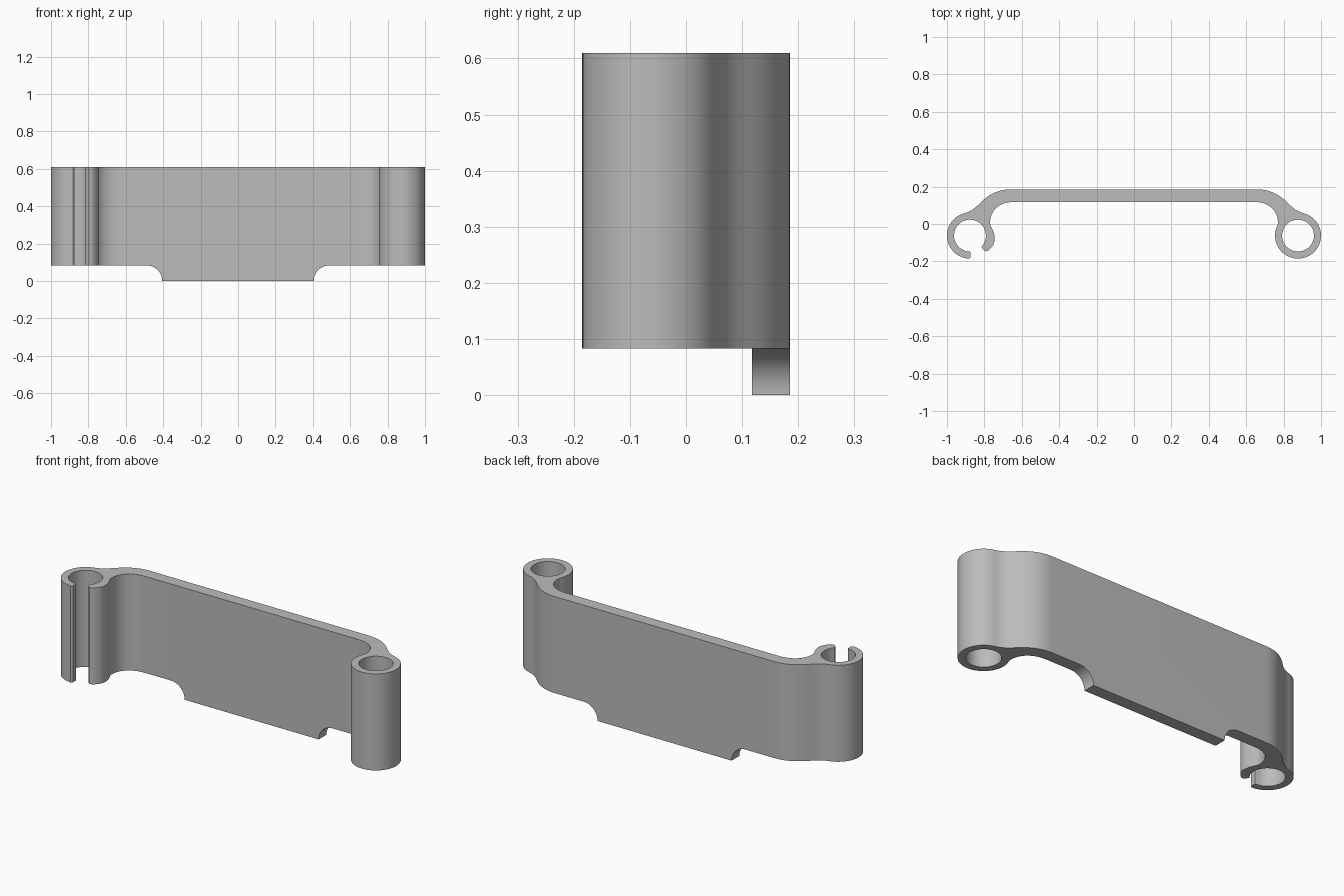
import bpy, bmesh
from math import sin, cos, radians
from mathutils import Vector

old = bpy.data.objects.get("Cube")
if old:
    bpy.data.objects.remove(old, do_unlink=True)

TOP, STEP, TAB = 0.61, 0.083, 0.405
RING_X, RING_Y, OUTER, BORE = 0.877, -0.062, 0.123, 0.085


def arc(cx, cy, r, a, b, n):
    angles = [radians(a + (b - a) * i / n) for i in range(n + 1)]
    return [(cx + r * cos(t), cy + r * sin(t)) for t in angles]


def bezier(a, b, c, d, n=12):
    a, b, c, d = map(Vector, (a, b, c, d))
    ts = [i / n for i in range(n + 1)]
    return [tuple(a * (1 - t)**3 + b * 3 * t * (1 - t)**2 + c * 3 * t * t * (1 - t) + d * t**3) for t in ts]


def mirror(points):
    return [(-x, y) for x, y in reversed(points)]


def prism(name, loops, place, depth):
    """Extrude closed 2D loops along a depth vector."""
    bm = bmesh.new()
    for loop in loops:
        clean = [p for i, p in enumerate(loop) if (Vector(p) - Vector(loop[i - 1])).length > 1e-4]
        face = bm.faces.new([bm.verts.new(place(*p)) for p in clean])
        ext = bmesh.ops.extrude_face_region(bm, geom=[face])
        moved = [v for v in ext["geom"] if isinstance(v, bmesh.types.BMVert)]
        bmesh.ops.translate(bm, verts=moved, vec=depth)
    bmesh.ops.recalc_face_normals(bm, faces=bm.faces)
    mesh = bpy.data.meshes.new(name)
    bm.to_mesh(mesh)
    bm.free()
    obj = bpy.data.objects.new(name, mesh)
    bpy.context.collection.objects.link(obj)
    return obj


def cut(target, cutter):
    cutter.hide_render = True
    mod = target.modifiers.new("cut", "BOOLEAN")
    mod.operation, mod.solver, mod.object = "DIFFERENCE", "EXACT", cutter
    bpy.context.view_layer.objects.active = target
    bpy.ops.object.modifier_apply(modifier=mod.name)
    bpy.data.objects.remove(cutter, do_unlink=True)


# Shoulder and neck curves shared by both ends
shoulder = (bezier((0.66, 0.185), (0.73, 0.185), (0.78, 0.155), (0.82, 0.115))
            + bezier((0.82, 0.115), (0.85, 0.085), (0.87, 0.067), (0.909, 0.057)))
neck = bezier((0.766, -0.01), (0.776, 0.012), (0.77, 0.118), (0.64, 0.118), 16)

# Closed ring on the left end, open clip on the right end
ring = arc(RING_X, RING_Y, OUTER, 75, -205, 56)
clip = (bezier((-0.766, -0.01), (-0.738, -0.06), (-0.732, -0.11), (-0.783, -0.144))
        + [(-0.797, -0.146), (-0.808, -0.135), (-0.815, -0.122)]
        + arc(-RING_X, RING_Y, BORE, -34, 266, 56)
        + [(-0.873, -0.15), (-0.873, -0.178)]
        + arc(-RING_X, RING_Y, OUTER, 267, 105, 36))
outline = shoulder + ring + neck + mirror(neck) + clip + mirror(shoulder)
bracket = prism("clip_bracket", [outline], lambda x, y: (x, y, 0), (0, 0, TOP))

# Bore through the closed ring
bore = arc(RING_X, RING_Y, BORE, 0, 354, 59)
cut(bracket, prism("bore_cutter", [bore], lambda x, y: (x, y, -0.1), (0, 0, 1)))

# Rounded lower corners that leave the centre tab
corner = [(1.2, STEP)] + arc(TAB + STEP, 0, STEP, 90, 180, 14) + [(TAB, -0.1), (1.2, -0.1)]
cut(bracket, prism("corner_cutter", [corner, mirror(corner)], lambda x, z: (x, -0.5, z), (0, 1, 0)))

# Plain grey finish
grey = bpy.data.materials.new("grey")
grey.use_nodes = True
colour = (0.5, 0.5, 0.5, 1)
grey.diffuse_color = colour
grey.node_tree.nodes["Principled BSDF"].inputs["Base Color"].default_value = colour
bracket.data.materials.clear()
bracket.data.materials.append(grey)

bpy.ops.object.select_all(action="DESELECT")
bracket.select_set(True)
bpy.context.view_layer.objects.active = bracket
bpy.ops.object.shade_smooth_by_angle(angle=radians(30))
